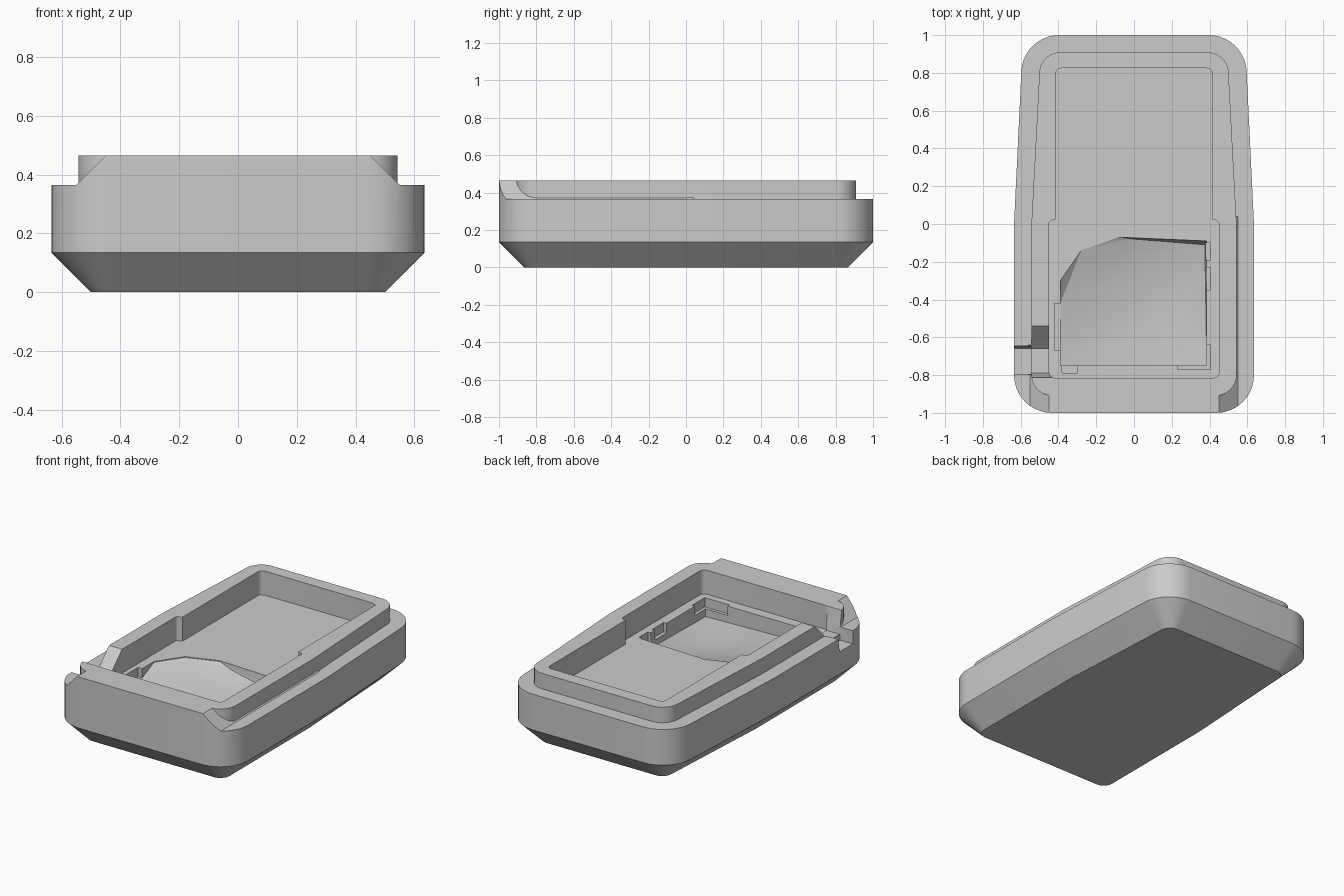
import bpy, bmesh, math
from mathutils import Vector

cube = bpy.data.objects.get("Cube")
if cube:
    bpy.data.objects.remove(cube)

grey = bpy.data.materials.new("plain_grey")
grey.use_nodes = True
grey.diffuse_color = (0.6, 0.6, 0.6, 1)
grey.node_tree.nodes["Principled BSDF"].inputs["Base Color"].default_value = (0.6, 0.6, 0.6, 1)


def finish(name, bm):
    bmesh.ops.recalc_face_normals(bm, faces=bm.faces)
    mesh = bpy.data.meshes.new(name)
    bm.to_mesh(mesh)
    bm.free()
    mesh.materials.append(grey)
    ob = bpy.data.objects.new(name, mesh)
    bpy.context.collection.objects.link(ob)
    return ob


def loft(name, rings):
    """Skin a stack of equal rings and cap both ends."""
    bm = bmesh.new()
    loops = [[bm.verts.new(p) for p in ring] for ring in rings]
    n = len(loops[0])
    for a, b in zip(loops, loops[1:]):
        for i in range(n):
            j = (i + 1) % n
            bm.faces.new((a[i], a[j], b[j], b[i]))
    bm.faces.new(loops[0])
    bm.faces.new(loops[-1])
    return finish(name, bm)


def rounded(corners, z, steps=10):
    """Round each (x, y, radius) corner of a polygon with an arc."""
    ring = []
    for i, (x, y, r) in enumerate(corners):
        p = Vector((x, y))
        if r == 0:
            ring.append((x, y, z))
            continue
        u = (Vector(corners[i - 1][:2]) - p).normalized()
        v = (Vector(corners[(i + 1) % len(corners)][:2]) - p).normalized()
        half = u.angle(v) / 2
        centre = p + (u + v).normalized() * r / math.sin(half)
        start = p + u * r / math.tan(half) - centre
        end = p + v * r / math.tan(half) - centre
        sweep = start.angle(end)
        for k in range(steps + 1):
            t = k / steps
            q = (start * math.sin((1 - t) * sweep) + end * math.sin(t * sweep)) / math.sin(sweep)
            ring.append((centre.x + q.x, centre.y + q.y, z))
    return ring


def mirrored(half):
    """Complete a right-hand half outline, listed front to back."""
    return half + [(-x, y, r) for x, y, r in reversed(half)]


def case_outline(inset, z):
    r = 0.2 - inset
    return rounded(mirrored([(0.635 - inset, -1 + inset, r), (0.635 - inset, 0, 0),
                             (0.587 - inset, 1 - inset, r)]), z)


def box(name, x0, x1, y0, y1, z0, z1):
    flat = [(x0, y0), (x1, y0), (x1, y1), (x0, y1)]
    return loft(name, [[(x, y, z) for x, y in flat] for z in (z0, z1)])


def subtract(target, *cutters):
    bpy.context.view_layer.objects.active = target
    for cutter in cutters:
        mod = target.modifiers.new("cut", 'BOOLEAN')
        mod.operation = 'DIFFERENCE'
        mod.solver = 'EXACT'
        mod.object = cutter
        bpy.ops.object.modifier_apply(modifier=mod.name)
        bpy.data.objects.remove(cutter)


# Solid case with chamfered base
case = loft("case_shell", [case_outline(0.135, 0), case_outline(0, 0.135), case_outline(0, 0.465)])

# Ledge around the raised lip, leaving the sloped front bar
ledge = box("ledge_cutter", -1, 1, -1.2, 1.2, 0.365, 0.6)
lip = loft("lip_keep", [case_outline(0.092, 0.3), case_outline(0.092, 0.7)])


def bar(side, y_end):
    profile = [(-0.1, 0.3), (0.615, 0.3), (0.215, 0.7), (-0.1, 0.7)]
    return loft("bar_keep", [[(side * x, y, z) for x, z in profile] for y in (-1.3, y_end)])


subtract(ledge, lip, bar(1, 0.04), bar(-1, -0.8))
subtract(case, ledge)

# Main cavity, wider in its front half
FLOOR = 0.31
cavity_half = [(0.45, -0.815, 0.03), (0.45, 0.015, 0.02), (0.415, 0.025, 0), (0.415, 0.825, 0.03)]
cavity = loft("cavity_cutter", [rounded(mirrored(cavity_half), z, 4) for z in (FLOOR, 0.7)])
subtract(case, cavity)

# Faceted hollow sunk into the cavity floor
rim = [(0.385, -0.75), (0.385, -0.09), (-0.08, -0.07), (-0.28, -0.14), (-0.39, -0.3), (-0.39, -0.75)]
deep = [(0.385, -0.75, 0.2), (0.375, -0.11, 0.22), (0.24, -0.45, 0.18), (-0.05, -0.47, 0.19),
        (-0.39, -0.75, 0.22), (-0.39, -0.42, 0.25), (0, -0.08, 0.28)]
bm = bmesh.new()
for x, y in rim:
    for z in (FLOOR - 0.005, 0.4):
        bm.verts.new((x, y, z))
for p in deep:
    bm.verts.new(p)
hull = bmesh.ops.convex_hull(bm, input=bm.verts)
bmesh.ops.delete(bm, geom=list({v for v in hull["geom_interior"] if isinstance(v, bmesh.types.BMVert)}),
                 context='VERTS')
subtract(case, finish("hollow_cutter", bm))

# Clip slots round the hollow
slots = [(0.37, 0.405, -0.19, -0.1), (0.37, 0.405, -0.35, -0.23), (0.37, 0.405, -0.77, -0.64),
         (-0.42, -0.37, -0.67, -0.42), (0.23, 0.38, -0.77, -0.73), (-0.38, -0.3, -0.79, -0.73)]
for x0, x1, y0, y1 in slots:
    subtract(case, box("slot_cutter", x0, x1, y0, y1, 0.25, 0.4))

# Cable gap: ramp through the lip, then a notch in the outer wall
ramp = [(-0.44, 0.565), (-0.66, 0.345), (-0.66, 0.32), (-0.79, 0.32), (-0.83, 0.565)]
subtract(case,
         loft("ramp_cutter", [[(x, y, z) for y, z in ramp] for x in (-0.56, -0.43)]))
notch = [(-0.64, 0.4), (-0.66, 0.28), (-0.795, 0.28), (-0.795, 0.4)]
subtract(case,
         loft("notch_cutter", [[(x, y, z) for y, z in notch] for x in (-0.8, -0.545)]))

# Shading
bpy.ops.object.select_all(action='DESELECT')
case.select_set(True)
bpy.context.view_layer.objects.active = case
bpy.ops.object.shade_smooth_by_angle(angle=math.radians(25))
